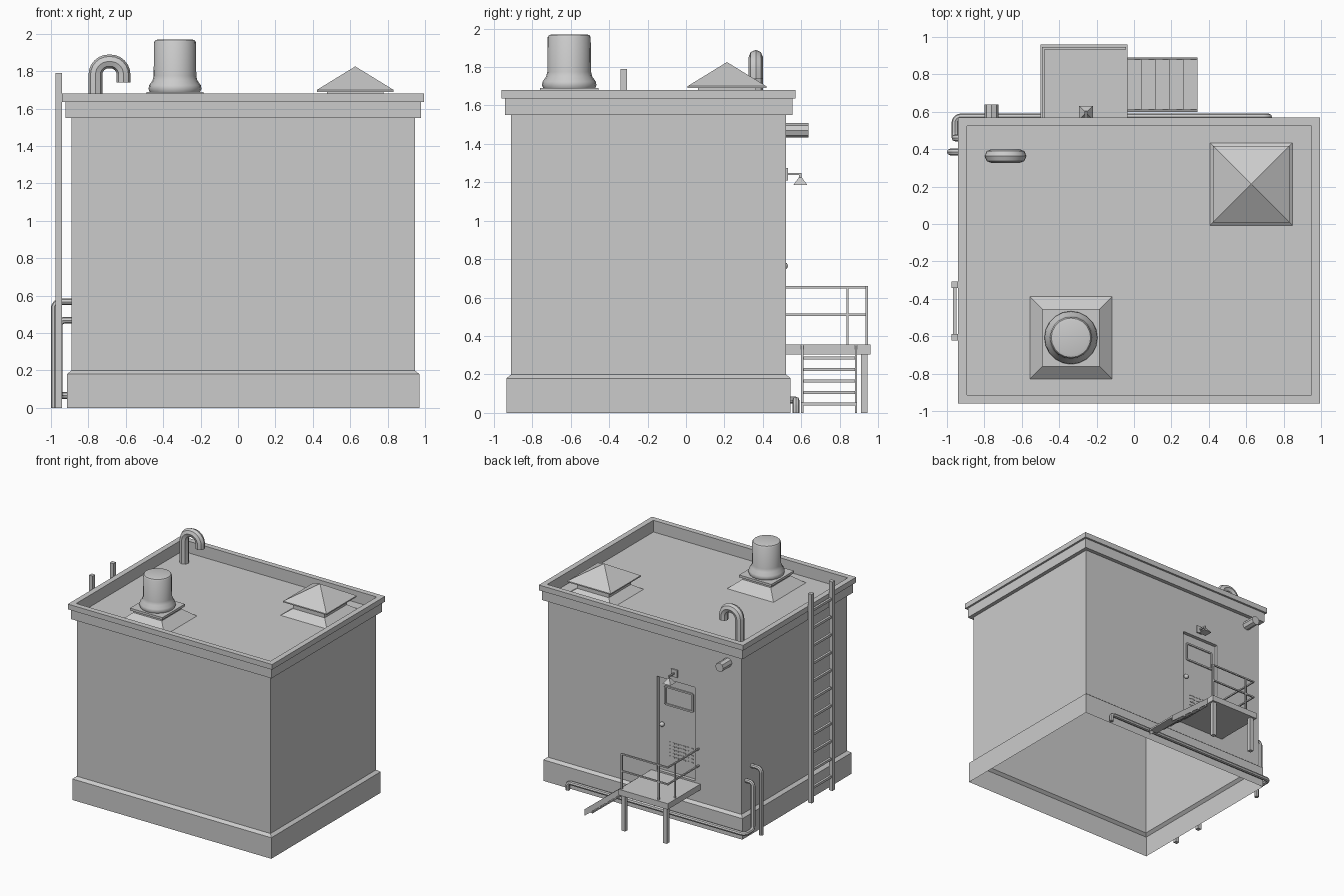
import bpy
import bmesh
import math
from mathutils import Vector

default_cube = bpy.data.objects.get("Cube")
if default_cube:
    bpy.data.objects.remove(default_cube, do_unlink=True)

grey = bpy.data.materials.new("plain grey")
grey.use_nodes = True
grey.diffuse_color = (0.6, 0.6, 0.6, 1)
grey.node_tree.nodes["Principled BSDF"].inputs["Base Color"].default_value = grey.diffuse_color


def finish(name, bm):
    mesh = bpy.data.meshes.new(name)
    bm.to_mesh(mesh)
    bm.free()
    mesh.materials.append(grey)
    obj = bpy.data.objects.new(name, mesh)
    bpy.context.collection.objects.link(obj)
    return obj


def smooth(obj, degrees=40):
    bpy.ops.object.select_all(action="DESELECT")
    obj.select_set(True)
    bpy.context.view_layer.objects.active = obj
    bpy.ops.object.shade_smooth_by_angle(angle=math.radians(degrees))


def loft(bm, rings, bottom=True, top=True):
    """Skin a stack of equal rings, each counter-clockwise from above."""
    rows = [[bm.verts.new(p) for p in ring] for ring in rings]
    count = len(rows[0])
    for low, high in zip(rows, rows[1:]):
        for i in range(count):
            j = (i + 1) % count
            bm.faces.new((low[i], low[j], high[j], high[i]))
    if bottom:
        bm.faces.new(rows[0][::-1])
    if top:
        bm.faces.new(rows[-1])


def rect(left, right, front, back, z):
    return [(left, front, z), (right, front, z), (right, back, z), (left, back, z)]


def square(centre, half, z):
    x, y = centre
    return rect(x - half, x + half, y - half, y + half, z)


def add_box(bm, xs, ys, zs):
    loft(bm, [rect(*xs, *ys, z) for z in zs])


def boxes(name, parts):
    bm = bmesh.new()
    for part in parts:
        add_box(bm, *part)
    return finish(name, bm)


def around(middle, width):
    return (middle - width / 2, middle + width / 2)


def turned(name, centre, profile, sides):
    """Revolve (radius, z) pairs about a vertical axis."""
    bm = bmesh.new()
    step = math.tau / sides
    loft(bm, [[(centre[0] + r * math.cos(i * step), centre[1] + r * math.sin(i * step), z)
               for i in range(sides)] for r, z in profile])
    smooth(finish(name, bm))


def pipe(name, points, radius, bend):
    """Round tube along a path whose corners are rounded off."""
    points = [Vector(p) for p in points]
    path = [points[0]]
    for before, corner, after in zip(points, points[1:], points[2:]):
        u = (before - corner).normalized()
        v = (after - corner).normalized()
        hub = corner + (u + v) * bend
        for k in range(7):
            a = k / 6 * math.pi / 2
            path.append(hub - v * bend * math.cos(a) - u * bend * math.sin(a))
    path.append(points[-1])
    curve = bpy.data.curves.new(name, "CURVE")
    curve.dimensions = "3D"
    curve.bevel_depth = radius
    curve.bevel_resolution = 2
    curve.use_fill_caps = True
    spline = curve.splines.new("POLY")
    spline.points.add(len(path) - 1)
    for target, p in zip(spline.points, path):
        target.co = (*p, 1)
    curve.materials.append(grey)
    obj = bpy.data.objects.new(name, curve)
    bpy.context.collection.objects.link(obj)
    bpy.ops.object.select_all(action="DESELECT")
    obj.select_set(True)
    bpy.context.view_layer.objects.active = obj
    bpy.ops.object.convert(target="MESH")
    smooth(bpy.context.view_layer.objects.active)


# Building shell: plinth, walls, stepped cornice, parapet and sunken roof, open below
wall_left, wall_right, wall_front, wall_back = -0.89, 0.945, -0.91, 0.52
roof = 1.58
shell_steps = [(0.025, 0), (0.025, 0.18), (0, 0.2), (0, 1.55), (0.033, 1.55), (0.033, 1.635),
               (0.05, 1.635), (0.05, 1.68), (0.003, 1.68), (0.003, roof)]
bm = bmesh.new()
loft(bm, [rect(wall_left - out, wall_right + out, wall_front - out, wall_back + out, z)
          for out, z in shell_steps], bottom=False)

# Door recess cut into the back wall
door_x, door_z = (-0.45, -0.09), (0.355, 1.17)
cuts = [((x, 0, 0), (1, 0, 0)) for x in door_x] + [((0, 0, z), (0, 0, 1)) for z in door_z]
for point, normal in cuts:
    strip = [f for f in bm.faces if all(abs(v.co.y - wall_back) < 1e-4 for v in f.verts)]
    geom = set(strip)
    for f in strip:
        geom.update(f.edges, f.verts)
    bmesh.ops.bisect_plane(bm, geom=list(geom), plane_co=point, plane_no=normal)
bm.faces.ensure_lookup_table()
middle = Vector((sum(door_x) / 2, wall_back, sum(door_z) / 2))
leaf = min(bm.faces, key=lambda f: (f.calc_center_median() - middle).length)
made = bmesh.ops.extrude_discrete_faces(bm, faces=[leaf])
recess = 0.03
bmesh.ops.translate(bm, vec=(0, -recess, 0), verts=made["faces"][0].verts[:])
finish("building_shell", bm)

# Door fittings
face_y = wall_back - recess
proud = (face_y - 0.005, face_y + 0.01)
window_x, window_z, bar = (-0.41, -0.15), (0.94, 1.09), 0.014
boxes("door_window_frame",
      [(window_x, proud, around(z, bar)) for z in window_z] +
      [(around(x, bar), proud, window_z) for x in window_x])
boxes("door_grille", [(around(-0.4 + col * 0.035, 0.024), (face_y, face_y + 0.004),
                       around(0.5 + row * 0.03, 0.01))
                      for row in range(5) for col in range(7)])
boxes("door_threshold", [(door_x, (face_y, wall_back), around(0.362, 0.014))])
bm = bmesh.new()
bmesh.ops.create_uvsphere(bm, u_segments=12, v_segments=8, radius=0.02)
bmesh.ops.translate(bm, vec=(-0.13, face_y + 0.02, 0.765), verts=bm.verts)
smooth(finish("door_knob", bm))

# Wall lamp
lamp_x, lamp_y = -0.257, 0.595
boxes("lamp_bracket", [
    (around(lamp_x, 0.06), (wall_back, wall_back + 0.01), (1.21, 1.275)),
    (around(lamp_x, 0.012), (wall_back, lamp_y + 0.006), around(1.243, 0.012)),
    (around(lamp_x, 0.012), around(lamp_y, 0.012), (1.215, 1.245))])
bm = bmesh.new()
loft(bm, [square((lamp_x, lamp_y), half, z) for half, z in [(0.037, 1.185), (0.008, 1.225)]])
finish("lamp_shade", bm)

# Roof skylight and vent, each on a sloped skirt
skylight, vent = (0.627, 0.213), (-0.337, -0.608)
skirt = [(0.22, roof), (0.15, 1.63)]
bm = bmesh.new()
loft(bm, [square(skylight, half, z) for half, z in
          skirt + [(0.15, 1.69), (0.205, 1.69), (0.205, 1.7), (0.001, 1.825)]], bottom=False)
finish("skylight", bm)
bm = bmesh.new()
loft(bm, [square(vent, half, z) for half, z in
          [(0.22, roof), (0.135, 1.65), (0.135, 1.67), (0.153, 1.67), (0.153, 1.69)]], bottom=False)
finish("vent_base", bm)
turned("vent_hood", vent, [(0.135, 1.69), (0.142, 1.705), (0.138, 1.725), (0.12, 1.75),
                           (0.114, 1.775), (0.112, 1.955), (0.105, 1.966), (0.09, 1.97)], 20)

# Pipes
near, far, top = -0.762, -0.612, 1.852
pipe("gooseneck_pipe", [(near, 0.363, roof), (near, 0.363, top), (far, 0.363, top),
                        (far, 0.363, 1.74)], 0.037, 0.07)
pipe("wall_outlet", [(near, wall_back - 0.02, 1.47), (near, 0.638, 1.47)], 0.038, 0.01)
run_x, run_y, run_z = -0.957, 0.572, 0.066
pipe("long_ground_pipe", [(wall_left, 0.46, 0.468), (run_x, 0.46, 0.468), (run_x, 0.46, run_z),
                          (run_x, run_y, run_z), (0.72, run_y, run_z), (0.72, run_y, 0)],
     0.018, 0.03)
pipe("short_wall_pipe", [(wall_left, 0.385, 0.567), (-0.982, 0.385, 0.567),
                         (-0.982, 0.385, 0)], 0.018, 0.035)

# Ladder
rails_y, ladder_x = (-0.605, -0.325), -0.958
boxes("ladder_rails", [(around(ladder_x, 0.034), around(y, 0.034), (0, 1.79)) for y in rails_y])
boxes("ladder_rungs", [(around(ladder_x, 0.02), rails_y, around(0.12 + i * 0.152, 0.02))
                       for i in range(11)])

# Landing with legs and handrails
landing_x, landing_y, deck = (-0.5, -0.035), (wall_back, 0.96), 0.355
boxes("landing", [(landing_x, landing_y, (deck - 0.05, deck))])
boxes("landing_legs", [(around(x, 0.034), around(0.927, 0.034), (0, deck - 0.05))
                       for x in (-0.462, -0.068)])
side_x, edge_y, thin, rail_top = -0.485, 0.94, 0.012, 0.66
boxes("handrail_posts", [(around(x, thin), around(y, thin), (deck, rail_top))
                         for x, y in [(-0.05, edge_y), (-0.4, edge_y), (side_x, 0.84)]])
boxes("handrails", [part for z in (0.51, rail_top - thin / 2) for part in (
    ((side_x, -0.044), around(edge_y, thin), around(z, thin)),
    (around(side_x, thin), (wall_back, edge_y + thin / 2), around(z, thin)))])

# Stairs down from the landing
tread, rise = 0.075, 0.06
stairs_y = (0.605, 0.885)
boxes("stair_treads", [((landing_x[1] + i * tread, landing_x[1] + (i + 1) * tread), stairs_y,
                        around(0.286 - i * rise, 0.014)) for i in range(5)])
bm = bmesh.new()
foot_x = landing_x[1] + 5 * tread
for y in stairs_y:
    front, back = around(y, thin)
    loft(bm, [[(landing_x[1], front, deck - drop), (foot_x, front, 0.055 - drop),
               (foot_x, back, 0.055 - drop), (landing_x[1], back, deck - drop)]
              for drop in (0.055, 0)])
finish("stair_stringers", bm)
